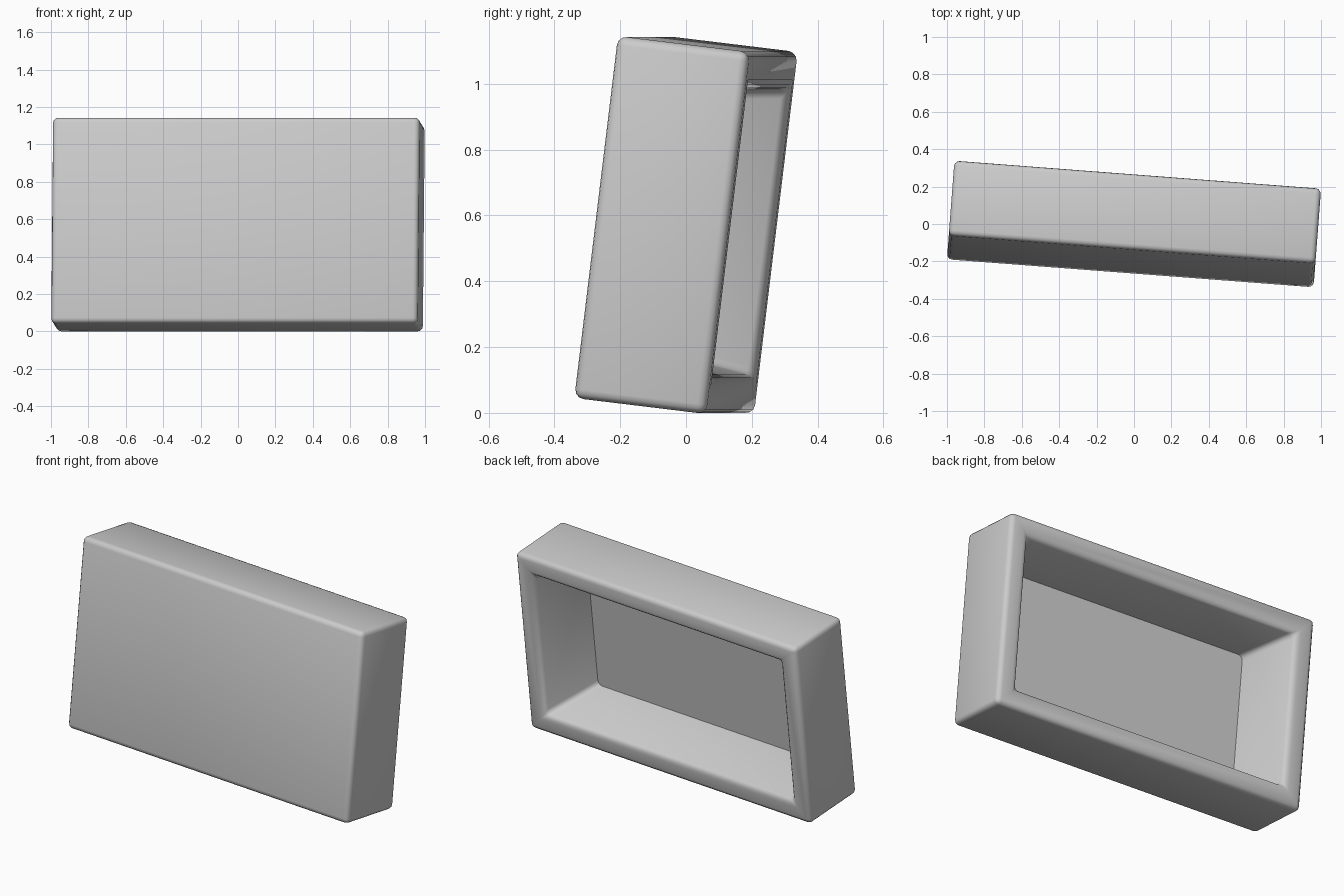
import bpy, bmesh, math
from mathutils import Vector

if "Cube" in bpy.data.objects:
    bpy.data.objects.remove(bpy.data.objects["Cube"], do_unlink=True)

WIDTH, DEPTH, HEIGHT = 1.966, 0.405, 1.108
RIM, CAVITY, TAPER = 0.113, 0.35, 0.89

# Plain grey material
grey = bpy.data.materials.new("plain_grey")
grey.use_nodes = True
colour = (0.6, 0.6, 0.6, 1)
grey.diffuse_color = colour
grey.node_tree.nodes["Principled BSDF"].inputs["Base Color"].default_value = colour

# Solid box
bm = bmesh.new()
bmesh.ops.create_cube(bm, size=1)
bmesh.ops.scale(bm, vec=(WIDTH, DEPTH, HEIGHT), verts=bm.verts)

# Opening in the back, pushed in and tapered towards its floor
back = max(bm.faces, key=lambda f: f.normal.y)
bmesh.ops.inset_region(bm, faces=[back], thickness=RIM, use_even_offset=True)
floor = bmesh.ops.extrude_discrete_faces(bm, faces=[back])["faces"][0]
bmesh.ops.translate(bm, vec=(0, -CAVITY, 0), verts=floor.verts)
bmesh.ops.scale(bm, vec=(TAPER, 1, TAPER), verts=floor.verts)

# Soft edges everywhere except around the cavity floor and across the rim
floor_edges = set(floor.edges)
soft = [e for e in bm.edges if e not in floor_edges and e.calc_face_angle(0) > 0.3]
bmesh.ops.bevel(bm, geom=soft, offset=0.028, offset_type='OFFSET', segments=3,
                profile=0.5, affect='EDGES', clamp_overlap=True)
bmesh.ops.recalc_face_normals(bm, faces=bm.faces)

mesh = bpy.data.meshes.new("open_box")
bm.to_mesh(mesh)
bm.free()
mesh.materials.append(grey)
box = bpy.data.objects.new("open_box", mesh)
bpy.context.collection.objects.link(box)

# Lean back and turn slightly, then rest on the ground
box.rotation_euler = (math.radians(-6.9), 0, math.radians(-4.36))
matrix = box.rotation_euler.to_matrix()
box.location.z = -min((matrix @ v.co).z for v in mesh.vertices)

bpy.context.view_layer.objects.active = box
box.select_set(True)
bpy.ops.object.shade_smooth_by_angle(angle=math.radians(50))
